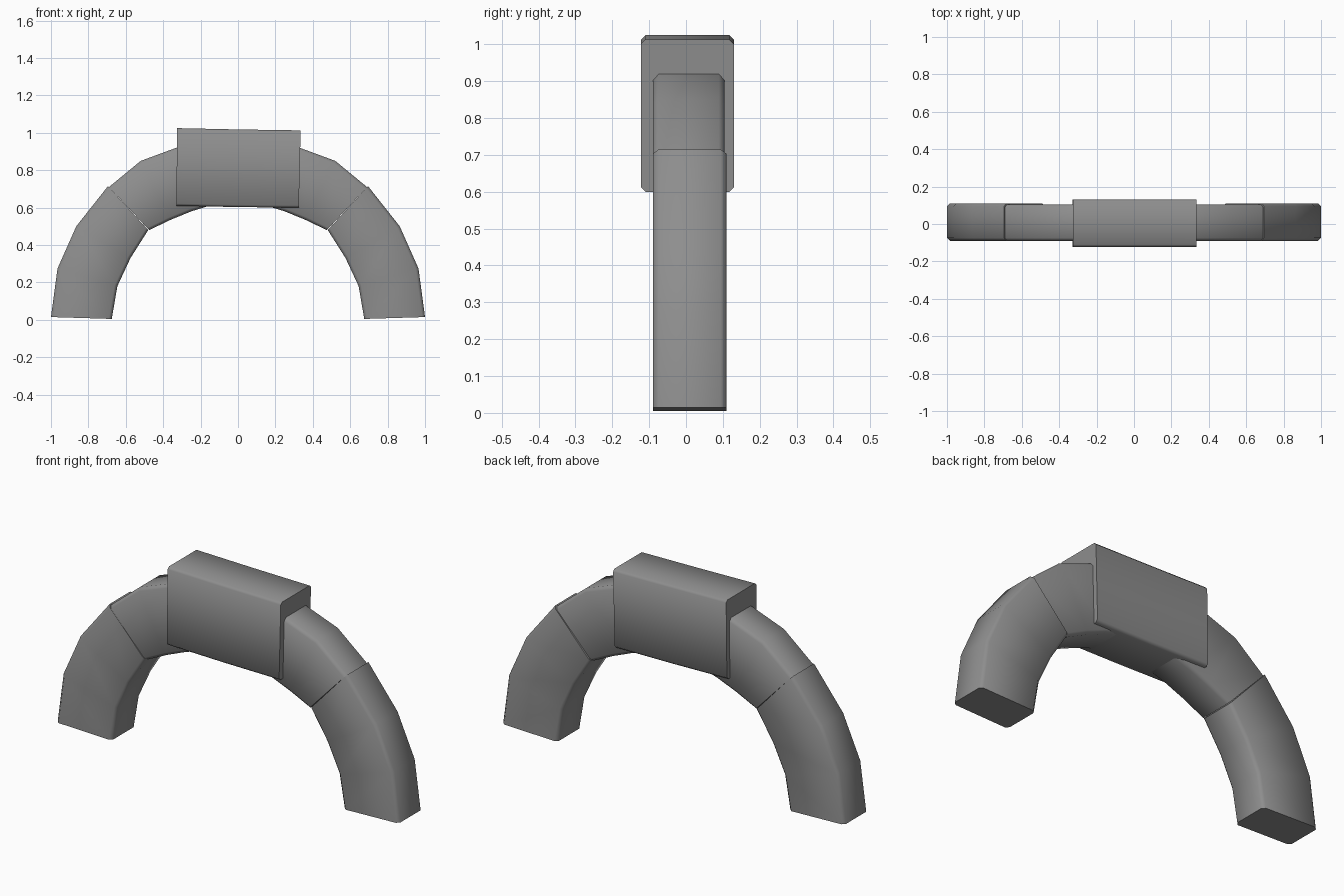
import bpy, bmesh, math

if "Cube" in bpy.data.objects:
    bpy.data.objects.remove(bpy.data.objects["Cube"])

# Dark grey stone
stone = bpy.data.materials.new("dark_stone")
stone.diffuse_color = (0.27, 0.27, 0.27, 1)
stone.use_nodes = True
stone.node_tree.nodes["Principled BSDF"].inputs["Base Color"].default_value = stone.diffuse_color


def sweep(name, outer, inner, y0, y1, c=0.016):
    """Closed stone: chamfered rectangle swept through outer/inner point pairs."""
    bm = bmesh.new()
    rings = []
    for (ox, oz), (ix, iz) in zip(outer, inner):
        length = math.hypot(ox - ix, oz - iz)
        k = c / length
        section = [(0, y0 + c), (k, y0), (1 - k, y0), (1, y0 + c),
                   (1, y1 - c), (1 - k, y1), (k, y1), (0, y1 - c)]
        rings.append([bm.verts.new((ix + (ox - ix) * t, y, iz + (oz - iz) * t))
                      for t, y in section])
    for a, b in zip(rings, rings[1:]):
        for i in range(8):
            j = (i + 1) % 8
            bm.faces.new((a[i], a[j], b[j], b[i]))
    bm.faces.new(rings[0])
    bm.faces.new(rings[-1])
    bmesh.ops.recalc_face_normals(bm, faces=bm.faces[:])
    mesh = bpy.data.meshes.new(name)
    bm.to_mesh(mesh)
    bm.free()
    mesh.materials.append(stone)
    ob = bpy.data.objects.new(name, mesh)
    bpy.context.collection.objects.link(ob)
    bpy.ops.object.select_all(action='DESELECT')
    ob.select_set(True)
    bpy.context.view_layer.objects.active = ob
    bpy.ops.object.shade_smooth_by_angle(angle=math.radians(50))
    return ob


def side(points, s):
    return [(x * s, z) for x, z in points]


# Arch stones on each side
for label, s in (("left", -1), ("right", 1)):
    sweep("lower_stone_" + label,
          side([(1.0, 0.015), (0.965, 0.275), (0.865, 0.50), (0.695, 0.715)], s),
          side([(0.675, 0.005), (0.645, 0.18), (0.575, 0.33), (0.48, 0.48)], s),
          -0.09, 0.11)
    sweep("upper_stone_" + label,
          side([(0.69, 0.71), (0.52, 0.85), (0.33, 0.92), (0.16, 0.96)], s),
          side([(0.475, 0.48), (0.36, 0.535), (0.25, 0.58), (0.16, 0.608)], s),
          -0.09, 0.105)

# Keystone block
sweep("keystone",
      [(-0.325, 1.025), (0.0, 1.018), (0.335, 1.013)],
      [(-0.33, 0.61), (0.0, 0.603), (0.325, 0.60)],
      -0.122, 0.13, 0.012)
